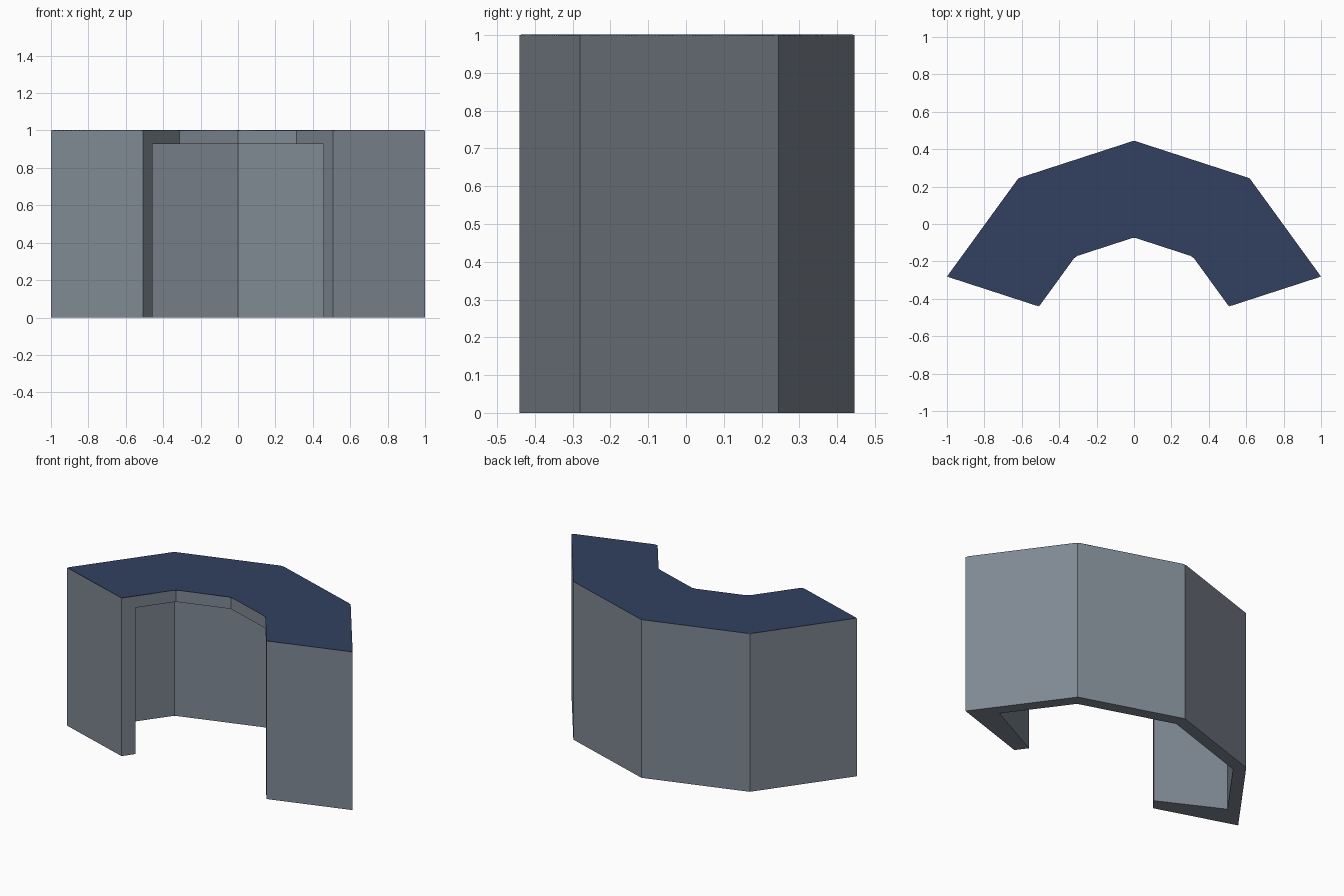
import bpy
import bmesh
from math import cos, sin, radians

if "Cube" in bpy.data.objects:
    bpy.data.objects.remove(bpy.data.objects["Cube"])

CENTRE_Y = -0.606            # centre of the ten-sided ring
OUTER, INNER = 1.0515, 0.534  # ring corner radii
WALL_IN = 0.975              # corner radius of the hollow
HEIGHT, SLAB = 1.0, 0.073
CORNERS = [18, 54, 90, 126, 162]


def material(name, colour):
    m = bpy.data.materials.new(name)
    m.use_nodes = True
    m.diffuse_color = (*colour, 1)
    bsdf = m.node_tree.nodes["Principled BSDF"]
    bsdf.inputs["Base Color"].default_value = (*colour, 1)
    bsdf.inputs["Roughness"].default_value = 0.8
    return m


def ring_point(radius, angle):
    """Point on the ten-sided outline at an angle in degrees."""
    off = (angle - 18) % 36 - 18
    r = radius * cos(radians(18)) / cos(radians(off))
    return (r * cos(radians(angle)), CENTRE_Y + r * sin(radians(angle)))


def prism(name, outline, z0, z1, mat, inset=0, clip=0):
    """Extrude an outline, optionally inset and with clipped corners."""
    bm = bmesh.new()
    face = bm.faces.new([bm.verts.new((x, y, z0)) for x, y in outline])
    if inset:
        rim = bmesh.ops.inset_region(bm, faces=[face], thickness=inset,
                                     use_even_offset=True, use_boundary=True)
        bmesh.ops.delete(bm, geom=rim["faces"], context="FACES")
    if clip:
        bmesh.ops.bevel(bm, geom=bm.verts[:], offset=clip, segments=1,
                        affect="VERTICES")
    grown = bmesh.ops.extrude_face_region(bm, geom=bm.faces[:])["geom"]
    top = [v for v in grown if isinstance(v, bmesh.types.BMVert)]
    bmesh.ops.translate(bm, verts=top, vec=(0, 0, z1 - z0))
    bmesh.ops.recalc_face_normals(bm, faces=bm.faces[:])
    mesh = bpy.data.meshes.new(name)
    bm.to_mesh(mesh)
    bm.free()
    mesh.materials.append(mat)
    obj = bpy.data.objects.new(name, mesh)
    bpy.context.collection.objects.link(obj)
    return obj


grey = material("slate_grey", (0.21, 0.246, 0.287))
navy = material("navy_blue", (0.032, 0.051, 0.119))

# Desk body: half ring, hollowed from below and open at the inner side
footprint = ([ring_point(OUTER, a) for a in CORNERS]
             + [ring_point(INNER, a) for a in reversed(CORNERS)])
body = prism("desk_body", footprint, 0, HEIGHT, grey)

hollow = ([(0, CENTRE_Y)]
          + [ring_point(WALL_IN, a) for a in (27, 54, 90, 126, 153)])
cutter = prism("hollow_cutter", hollow, -0.5, HEIGHT - SLAB, grey)
cutter.hide_render = True

cut = body.modifiers.new("hollow", "BOOLEAN")
cut.operation = "DIFFERENCE"
cut.solver = "EXACT"
cut.object = cutter
bpy.context.view_layer.objects.active = body
bpy.ops.object.modifier_apply(modifier=cut.name)
bpy.data.objects.remove(cutter)

# Writing surface: thin inlaid plate on the top
prism("desk_top_inlay", footprint, HEIGHT - 0.002, HEIGHT + 0.002, navy,
      inset=0.059, clip=0.012)
